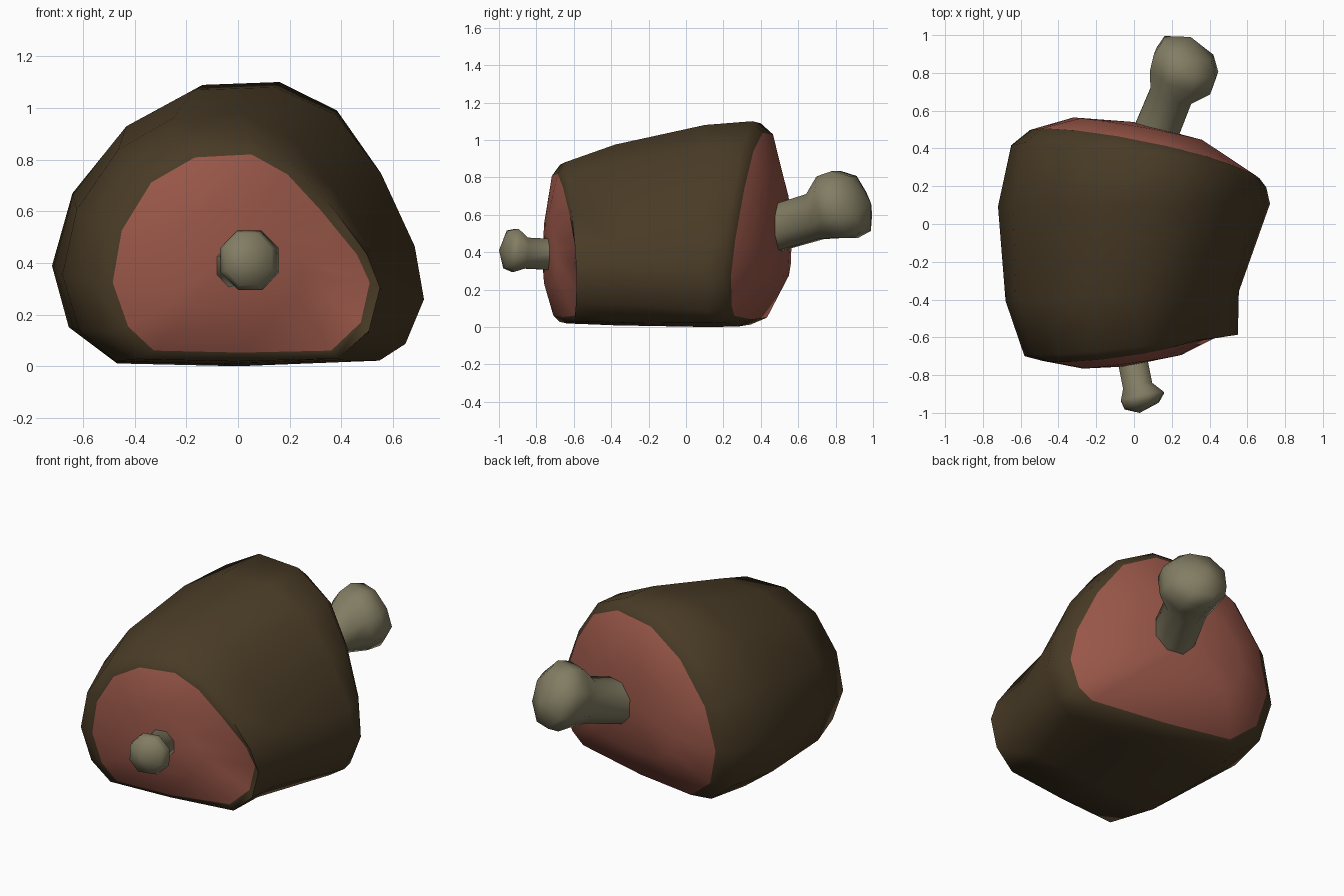
import bpy, bmesh, math
from mathutils import Vector

if "Cube" in bpy.data.objects:
    bpy.data.objects.remove(bpy.data.objects["Cube"])


def material(name, rgb):
    m = bpy.data.materials.new(name)
    m.diffuse_color = (*rgb, 1)
    m.use_nodes = True
    m.node_tree.nodes["Principled BSDF"].inputs["Base Color"].default_value = m.diffuse_color
    return m


skin = material("brown skin", (0.066, 0.043, 0.019))
flesh = material("pink flesh", (0.32, 0.095, 0.066))
bone = material("bone grey", (0.225, 0.205, 0.125))


def loft(name, rings, mats, rule, tips):
    """Skin closed rings of points, closing each end with a fan to a tip."""
    bm = bmesh.new()
    vs = [[bm.verts.new(p) for p in r] for r in rings]
    n = len(rings[0])
    for k in range(len(vs) - 1):
        for i in range(n):
            j = (i + 1) % n
            f = bm.faces.new((vs[k][i], vs[k][j], vs[k + 1][j], vs[k + 1][i]))
            f.material_index = rule(k)
    for ring, tip, k in ((vs[0], tips[0], 0), (vs[-1], tips[1], len(vs) - 2)):
        c = bm.verts.new(tip)
        for i in range(n):
            bm.faces.new((ring[i], ring[(i + 1) % n], c)).material_index = rule(k)
    bmesh.ops.recalc_face_normals(bm, faces=bm.faces)
    me = bpy.data.meshes.new(name)
    bm.to_mesh(me)
    bm.free()
    for m in mats:
        me.materials.append(m)
    ob = bpy.data.objects.new(name, me)
    bpy.context.collection.objects.link(ob)
    bpy.context.view_layer.objects.active = ob
    ob.select_set(True)
    bpy.ops.object.shade_smooth_by_angle(angle=math.radians(75))
    ob.select_set(False)
    return ob


# Meat cross-sections: u from -1 (left) to 1 (right), v from 0 to 1 (height)
BACK = [(-1, .36), (-.89, .62), (-.6, .86), (-.24, .99), (.2, 1), (.53, .9), (.77, .69),
        (.95, .43), (1, .24), (.9, .08), (.76, .02), (0, 0), (-.65, .01), (-.91, .14)]
FRONT = [(-1, .36), (-.93, .62), (-.7, .86), (-.36, .985), (.08, 1), (.36, .9), (.62, .72),
         (.9, .5), (1, .36), (.93, .16), (.7, .02), (0, .01), (-.68, .02), (-.88, .14)]

# blend, x left, x right, z low, z high, then y = c + a*x + b*z + q*x*x
RINGS = [
    (0, -.27, .25, .22, .61, -.735, .14, 0, .10),
    (0, -.485, .51, .045, .82, -.67, .16, -.03, .14),
    (.2, -.58, .55, .012, .88, -.635, .10, -.02, 0),
    (.5, -.68, .555, .004, .975, -.38, .04, 0, 0),
    (1, -.72, .72, 0, 1.08, .10, .01, 0, 0),
    (1, -.65, .70, .002, 1.10, .28, -.156, .09, 0),
    (1, -.55, .665, .04, 1.04, .365, -.20, .08, -.03),
    (1, -.32, .36, .27, .77, .52, -.17, 0, -.1),
]


def section(t, xl, xr, z0, z1, c, a, b, q):
    pts = []
    for (u0, v0), (u1, v1) in zip(FRONT, BACK):
        u, v = u0 + (u1 - u0) * t, v0 + (v1 - v0) * t
        x = (xl + xr) / 2 + u * (xr - xl) / 2
        z = z0 + v * (z1 - z0)
        pts.append((x, c + a * x + b * z + q * x * x, z))
    return pts


# Meat body: flesh on both cut ends, skin between
loft("meat", [section(*r) for r in RINGS], (skin, flesh),
     lambda k: 1 if k in (0, 6) else 0, ((-.05, -.755, .41), (0, .54, .52)))


# Bones: rings around a path of (centre, half width, half height)
def make_bone(name, path, tips, sides=8):
    axis = (Vector(path[-1][0]) - Vector(path[0][0])).normalized()
    side = axis.cross(Vector((0, 0, 1))).normalized()
    up = side.cross(axis)
    rings = []
    for c, w, h in path:
        rings.append([Vector(c) + side * w * math.cos(a) + up * h * math.sin(a)
                      for a in (2 * math.pi * (i + .5) / sides for i in range(sides))])
    loft(name, rings, (bone,), lambda k: 0, tips)


make_bone("back_bone", [
    ((.09, .42, .51), .13, .13),
    ((.20, .69, .59), .125, .135),
    ((.25, .765, .64), .185, .185),
    ((.275, .85, .655), .19, .20),
    ((.285, .93, .66), .15, .165),
], ((.08, .40, .51), (.30, .99, .66)))

make_bone("front_bone", [
    ((-.02, -.66, .385), .085, .09),
    ((.02, -.86, .395), .085, .09),
    ((.045, -.915, .41), .125, .125),
    ((.04, -.96, .415), .10, .11),
], ((-.02, -.64, .385), (.03, -1.0, .41)))
